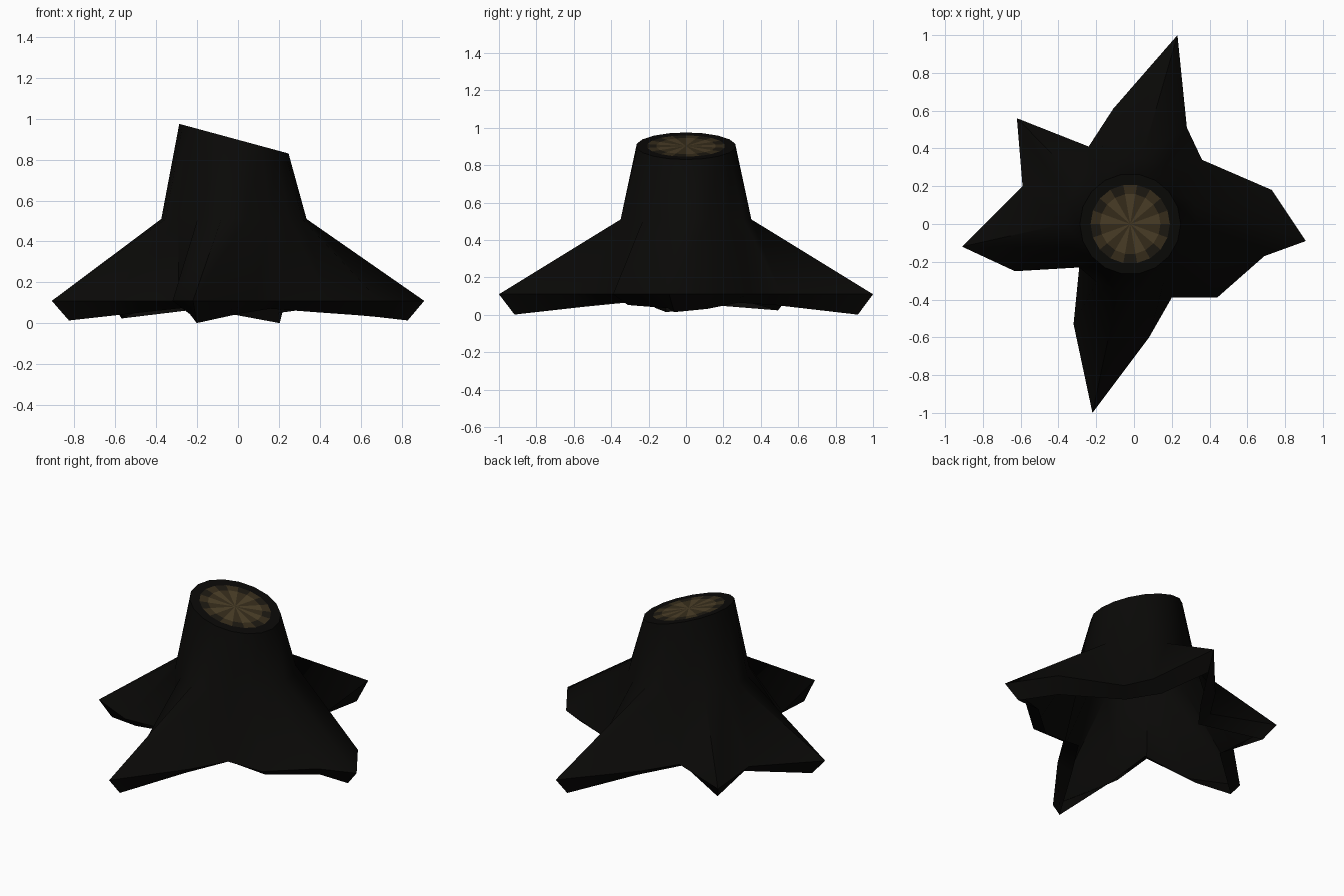
import bpy, bmesh, math
from mathutils import Vector

if "Cube" in bpy.data.objects:
    bpy.data.objects.remove(bpy.data.objects["Cube"])

SIDES = 18
CX = -0.02

# Root outline seen from above, one point every 20 degrees or so
OUTLINE = [(0.91, -0.09), (0.73, 0.18), (0.36, 0.34), (0.28, 0.51), (0.23, 1.0),
           (-0.11, 0.61), (-0.24, 0.41), (-0.62, 0.56), (-0.59, 0.20),
           (-0.91, -0.12), (-0.63, -0.25), (-0.29, -0.23), (-0.32, -0.53),
           (-0.22, -1.0), (0.08, -0.60), (0.20, -0.39), (0.44, -0.39), (0.69, -0.17)]


def material(name, rgb):
    m = bpy.data.materials.new(name)
    m.diffuse_color = (*rgb, 1)
    m.use_nodes = True
    m.node_tree.nodes["Principled BSDF"].inputs["Base Color"].default_value = m.diffuse_color
    return m


def circle(radius, height):
    pts = []
    for i in range(SIDES):
        a = math.tau * i / SIDES
        x, y = CX + radius * math.cos(a), radius * math.sin(a)
        pts.append((x, y, height(x)))
    return pts


def slant(x):
    return 0.9025 - 0.271 * (x - CX)


def bridge(bm, lower, upper):
    faces = []
    for i in range(SIDES):
        j = (i + 1) % SIDES
        faces.append(bm.faces.new((lower[i], lower[j], upper[j], upper[i])))
    return faces


def finish(bm, name, mats):
    mesh = bpy.data.meshes.new(name)
    bm.to_mesh(mesh)
    bm.free()
    for m in mats:
        mesh.materials.append(m)
    ob = bpy.data.objects.new(name, mesh)
    bpy.context.collection.objects.link(ob)
    bpy.ops.object.select_all(action='DESELECT')
    ob.select_set(True)
    bpy.context.view_layer.objects.active = ob
    bpy.ops.object.shade_smooth_by_angle(angle=math.radians(60))


bark = material("bark", (0.003, 0.0028, 0.0023))
wood_light = material("wood_light", (0.075, 0.052, 0.022))
wood_mid = material("wood_mid", (0.04, 0.028, 0.012))
wood_dark = material("wood_dark", (0.013, 0.01, 0.006))

# Lower lip: the outline inset along its corner normals, lowest at the root tips
lip = []
for i in range(SIDES):
    prev, p, nxt = (Vector(OUTLINE[(i + k) % SIDES]) for k in (-1, 0, 1))
    a, b = (p - prev).normalized(), (nxt - p).normalized()
    normal = Vector((-a.y - b.y, a.x + b.x)).normalized()
    q = p + normal * 0.085
    lip.append((q.x, q.y, max(0, 0.12 * (0.95 - q.length))))

# Trunk with flared roots, open underneath
bm = bmesh.new()
rings = [lip, [(x, y, 0.11) for x, y in OUTLINE],
         circle(0.355, lambda x: 0.51), circle(0.267, slant), circle(0.21, slant)]
rings = [[bm.verts.new(p) for p in ring] for ring in rings]
for low, high in zip(rings, rings[1:]):
    bridge(bm, low, high)
finish(bm, "stump_trunk_and_roots", [bark])

# Cut wood on the slanted top: radial streaks fading towards the edge
bm = bmesh.new()
outer = [bm.verts.new(p) for p in circle(0.21, slant)]
inner = [bm.verts.new(p) for p in circle(0.16, slant)]
centre = bm.verts.new((CX, 0, slant(CX)))
for i, f in enumerate(bridge(bm, outer, inner)):
    f.material_index = 1 + i % 2
for i in range(SIDES):
    f = bm.faces.new((inner[i], inner[(i + 1) % SIDES], centre))
    f.material_index = i % 2
finish(bm, "cut_wood_face", [wood_light, wood_mid, wood_dark])
